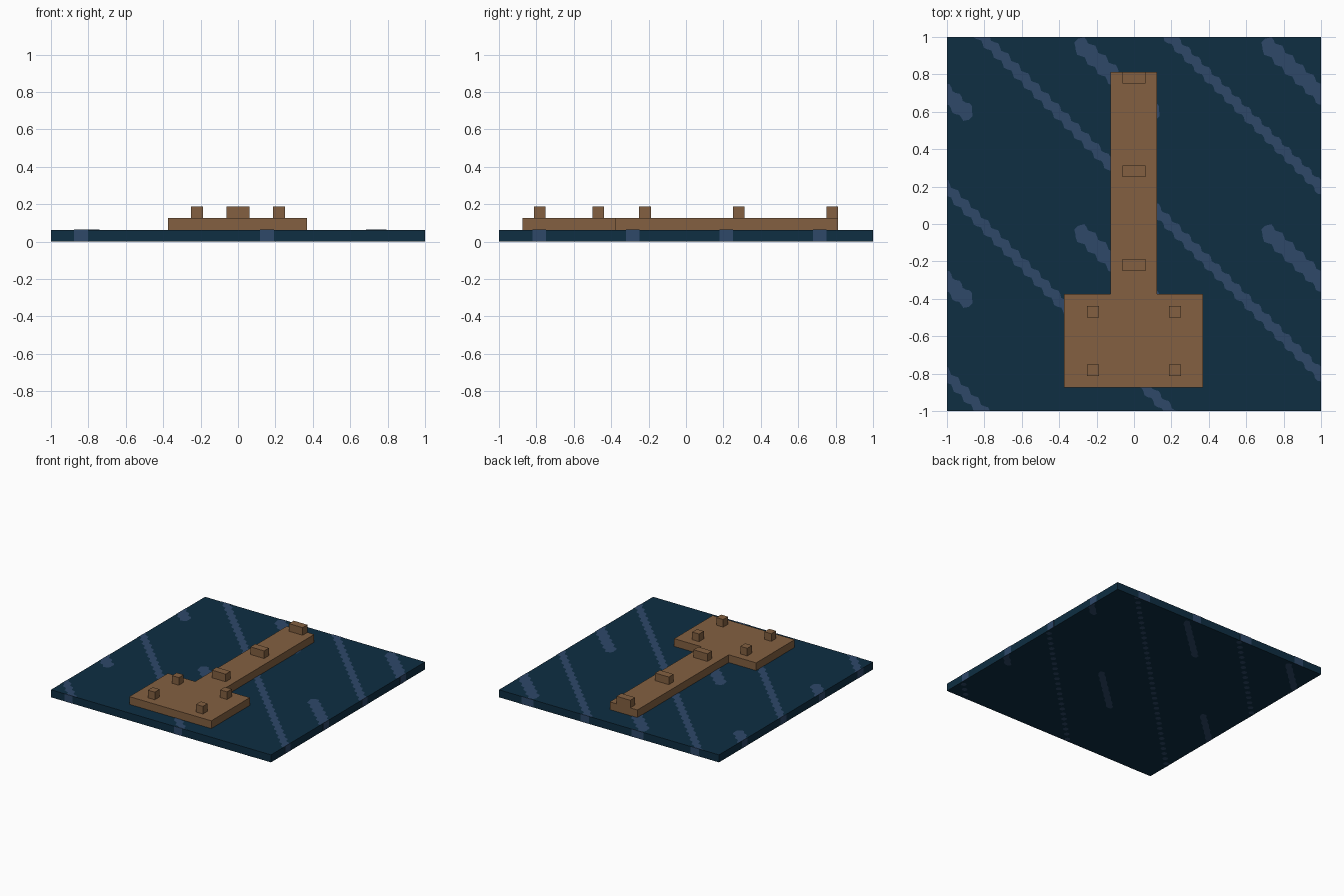
import bpy, bmesh, math
from mathutils import Vector

cube = bpy.data.objects.get("Cube")
if cube:
    bpy.data.objects.remove(cube, do_unlink=True)


def material(name, rgb):
    lin = [(c / 255 / 12.92 if c < 11 else ((c / 255 + 0.055) / 1.055) ** 2.4) for c in rgb]
    m = bpy.data.materials.new(name)
    m.use_nodes = True
    m.diffuse_color = (*lin, 1)
    m.node_tree.nodes["Principled BSDF"].inputs["Base Color"].default_value = (*lin, 1)
    return m


WATER = material("deep water blue", (14, 46, 66))
RIPPLE = material("ripple blue", (46, 72, 105))
WOOD = material("dock wood", (131, 96, 65))


def finish(name, bm, mat):
    me = bpy.data.meshes.new(name)
    bm.to_mesh(me)
    bm.free()
    me.materials.append(mat)
    ob = bpy.data.objects.new(name, me)
    bpy.context.scene.collection.objects.link(ob)
    return ob


def add_box(bm, lo, hi):
    lo, hi = Vector(lo), Vector(hi)
    verts = bmesh.ops.create_cube(bm, size=1)["verts"]
    bmesh.ops.scale(bm, vec=hi - lo, verts=verts)
    bmesh.ops.translate(bm, vec=(lo + hi) / 2, verts=verts)


def box(name, lo, hi, mat):
    bm = bmesh.new()
    add_box(bm, lo, hi)
    return finish(name, bm, mat)


PITCH = 0.076   # spacing of the ripple steps


def add_streak(bm, a, b, half, z, wave=0.009, taper=False):
    """Wavy flat ribbon from a to b, optionally with rounded ends."""
    a, b = Vector(a), Vector(b)
    d = b - a
    length = d.length
    d.normalize()
    side = Vector((-d.y, d.x))
    n = max(4, round(length / PITCH * 4))
    prev = None
    for i in range(n + 1):
        s = length * i / n
        w = half
        if taper:
            edge = min(s, length - s) / half
            w *= math.sqrt(max(0.1, 1 - (1 - min(1, edge)) ** 2))
        p = a + d * s + side * wave * math.sin(2 * math.pi * s / PITCH)
        cur = [bm.verts.new((*(p + side * k * w), z)) for k in (-1, 1)]
        if prev:
            bm.faces.new((prev[0], cur[0], cur[1], prev[1]))
        prev = cur


def clip_and_face(bm, up):
    """Trim to the square slab and point the faces up or down."""
    for n in ((1, 0, 0), (-1, 0, 0), (0, 1, 0), (0, -1, 0)):
        bmesh.ops.bisect_plane(bm, geom=bm.verts[:] + bm.edges[:] + bm.faces[:],
                               plane_co=n, plane_no=n, clear_outer=True)
    bm.normal_update()
    flip = [f for f in bm.faces if (f.normal.z > 0) != up]
    bmesh.ops.reverse_faces(bm, faces=flip)


# Water slab
box("water_slab", (-1, -1, 0.001), (1, 1, 0.0625), WATER)

# Ripples repeat once per unit in both directions
LONG = (1.19, 0.19, -0.81, -1.81)
SHORT = [(x, y) for x in (-1.3, -0.3, 0.7) for y in (-0.03, 0.97)]

# Ripples on the water surface
bm = bmesh.new()
for c in LONG:
    add_streak(bm, (-1.3, c + 1.3), (1.3, c - 1.3), 0.027, 0.0638)
for x, y in SHORT:
    add_streak(bm, (x - 0.01, y + 0.01), (x + 0.43, y - 0.40), 0.042, 0.0642, taper=True)
clip_and_face(bm, True)
finish("surface_ripples", bm, RIPPLE)

# Fainter mirrored ripples underneath: rows of dots and slim dashes
bm = bmesh.new()
for c in LONG:
    for i in range(-18, 19):
        x = i * PITCH / math.sqrt(2)
        add_dot = bmesh.ops.create_circle(bm, cap_ends=True, segments=8, radius=0.022)["verts"]
        bmesh.ops.translate(bm, vec=(x, c - x, 0), verts=add_dot)
for x, y in SHORT:
    add_streak(bm, (x, y), (x + 0.41, y - 0.38), 0.024, 0, 0.004, taper=True)
bmesh.ops.scale(bm, vec=(-1, 1, 1), verts=bm.verts)
clip_and_face(bm, False)
finish("underside_ripples", bm, RIPPLE)

# Ripple ends on the slab's four sides: (centre, width)
T = 0.001
bm = bmesh.new()
for x, w in ((-0.84, 0.075), (0.155, 0.075)):
    add_box(bm, (x - w / 2, -1 - T, 0.001), (x + w / 2, -1, 0.0638))
for x, w in ((-0.78, 0.08), (0.22, 0.08), (-0.26, 0.11), (0.74, 0.11)):
    add_box(bm, (x - w / 2, 1, 0.001), (x + w / 2, 1 + T, 0.0638))
for y in (-0.785, -0.285, 0.215, 0.715):
    add_box(bm, (1, y - 0.037, 0.001), (1 + T, y + 0.037, 0.0638))
for y in (-0.835, -0.335, 0.165, 0.665):
    add_box(bm, (-1 - T, y - 0.037, 0.001), (-1, y + 0.037, 0.0638))
finish("side_ripples", bm, RIPPLE)

# Dock: broad platform and long walkway
box("dock_platform", (-0.375, -0.875, 0.0625), (0.37, -0.375, 0.126), WOOD)
box("dock_walkway", (-0.126, -0.375, 0.0625), (0.124, 0.8125, 0.126), WOOD)

# Corner posts on the platform
for sx, side in ((-0.25, "right"), (0.1875, "left")):
    for y, end in ((-0.8125, "front"), (-0.5, "back")):
        box(f"{end}_{side}_post", (sx, y, 0.126), (sx + 0.0625, y + 0.0625, 0.1885), WOOD)

# Wide blocks along the walkway
for i in range(3):
    y = -0.25 + 0.5 * i
    box(f"walkway_block_{i + 1}", (-0.0625, y, 0.126), (0.0625, y + 0.0625, 0.1885), WOOD)
